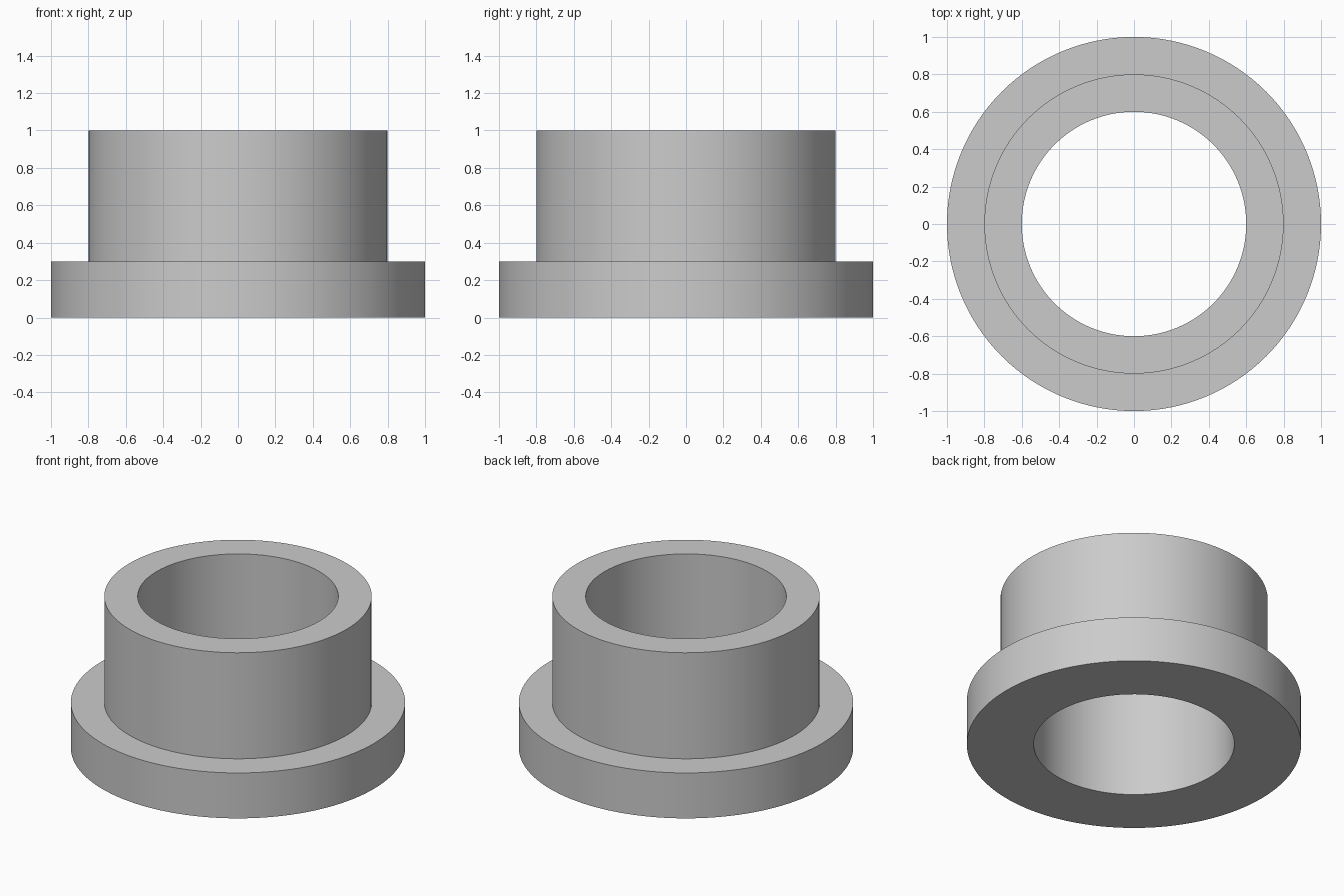
import bpy
import bmesh
import math

cube = bpy.data.objects.get("Cube")
if cube:
    bpy.data.objects.remove(cube, do_unlink=True)

SEGMENTS = 128
BORE, BARREL, FLANGE = 0.6, 0.8, 1.0
FLANGE_TOP, HEIGHT = 0.3, 1.0

# Plain grey metal
grey = bpy.data.materials.new("grey")
grey.use_nodes = True
colour = (0.6, 0.6, 0.6, 1)
grey.diffuse_color = colour
grey.node_tree.nodes["Principled BSDF"].inputs["Base Color"].default_value = colour

# Closed cross-section (radius, height), revolved about z
profile = [(BORE, 0), (FLANGE, 0), (FLANGE, FLANGE_TOP),
           (BARREL, FLANGE_TOP), (BARREL, HEIGHT), (BORE, HEIGHT)]
bm = bmesh.new()
verts = [bm.verts.new((r, 0, z)) for r, z in profile]
edges = [bm.edges.new((v, verts[i - 1])) for i, v in enumerate(verts)]
bmesh.ops.spin(bm, geom=verts + edges, cent=(0, 0, 0), axis=(0, 0, 1),
               angle=math.tau, steps=SEGMENTS, use_merge=True)
bmesh.ops.remove_doubles(bm, verts=bm.verts, dist=0.0001)
bmesh.ops.recalc_face_normals(bm, faces=bm.faces)

mesh = bpy.data.meshes.new("flanged_bushing")
bm.to_mesh(mesh)
bm.free()
mesh.materials.append(grey)
bushing = bpy.data.objects.new("flanged_bushing", mesh)
bpy.context.collection.objects.link(bushing)

# Smooth walls with crisp rims
bpy.ops.object.select_all(action='DESELECT')
bushing.select_set(True)
bpy.context.view_layer.objects.active = bushing
bpy.ops.object.shade_smooth_by_angle(angle=math.radians(30))
